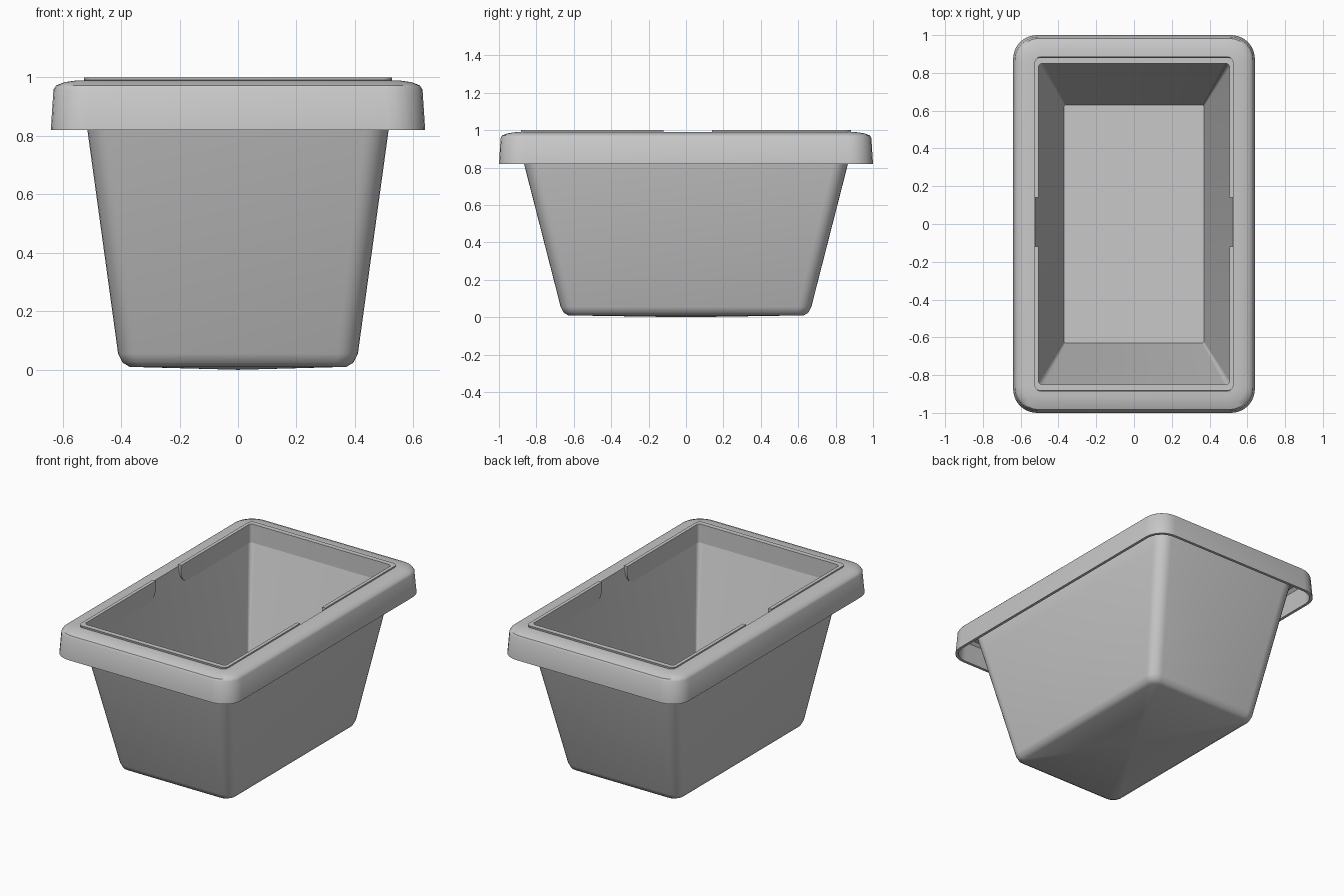
import bpy, bmesh, math

if "Cube" in bpy.data.objects:
    bpy.data.objects.remove(bpy.data.objects["Cube"], do_unlink=True)

grey = bpy.data.materials.new("grey plastic")
grey.use_nodes = True
grey.diffuse_color = (0.58, 0.58, 0.58, 1)
grey.node_tree.nodes["Principled BSDF"].inputs["Base Color"].default_value = (0.58, 0.58, 0.58, 1)

CORNER = 6  # segments per rounded corner


def rounded_rect(hx, hy, r):
    """Counter-clockwise outline starting on the +x, +y corner."""
    pts = []
    for i, (sx, sy) in enumerate([(1, 1), (-1, 1), (-1, -1), (1, -1)]):
        for k in range(CORNER + 1):
            a = math.pi / 2 * (i + k / CORNER)
            pts.append((sx * (hx - r) + r * math.cos(a), sy * (hy - r) + r * math.sin(a)))
    return pts


def bridge(bm, a, b, closed=True):
    n = len(a)
    for i in range(n if closed else n - 1):
        j = (i + 1) % n
        bm.faces.new((a[i], a[j], b[j], b[i]))


def finish(bm, name, angle=35):
    bmesh.ops.recalc_face_normals(bm, faces=bm.faces)
    mesh = bpy.data.meshes.new(name)
    bm.to_mesh(mesh)
    bm.free()
    for p in mesh.polygons:
        p.use_smooth = True
    mesh.set_sharp_from_angle(angle=math.radians(angle))
    mesh.materials.append(grey)
    obj = bpy.data.objects.new(name, mesh)
    bpy.context.collection.objects.link(obj)
    return obj


def loft(bm, rings):
    """Rings are (half x, half y, z, corner radius)."""
    loops = [[bm.verts.new((x, y, z)) for x, y in rounded_rect(hx, hy, r)]
             for hx, hy, z, r in rings]
    for a, b in zip(loops, loops[1:]):
        bridge(bm, a, b)
    return loops


def wall(z):
    """Half sizes of the inner basin wall at height z."""
    t = (z - 0.03) / 0.96
    return 0.37 + 0.155 * t, 0.63 + 0.255 * t


# Basin: inner floor and wall, then outer wall and slightly bowed bottom
bm = bmesh.new()
loops = loft(bm, [
    (0.37, 0.63, 0.03, 0.01),
    (0.525, 0.885, 0.99, 0.03),
    (0.537, 0.902, 0.965, 0.08),
    (0.515, 0.866, 0.82, 0.08),
    (0.41, 0.67, 0.055, 0.07),
    (0.395, 0.655, 0.025, 0.06),
    (0.37, 0.63, 0.01, 0.05),
])
bm.faces.new(loops[0])
centre = bm.verts.new((0, 0, 0))
for i, v in enumerate(loops[-1]):
    bm.faces.new((v, loops[-1][(i + 1) % len(loops[-1])], centre))
finish(bm, "basin")

# Rim: rounded top, hanging skirt and hollow underside
bm = bmesh.new()
loft(bm, [
    (0.525, 0.885, 0.99, 0.03),
    (0.555, 0.915, 0.989, 0.06),
    (0.595, 0.955, 0.983, 0.1),
    (0.622, 0.983, 0.972, 0.12),
    (0.631, 0.991, 0.958, 0.125),
    (0.64, 1.0, 0.82, 0.125),
    (0.622, 0.982, 0.82, 0.11),
    (0.612, 0.972, 0.945, 0.1),
    (0.595, 0.955, 0.962, 0.09),
    (0.537, 0.902, 0.965, 0.08),
])
finish(bm, "rim")


# Lip liner: two U-shaped strips with rounded ends, leaving a notch on each side
def liner(name, sign, notch):
    top, low, r = 1.0, 0.88, 0.07
    half = 2 * (CORNER + 1)
    ends = [(notch + r * (1 - math.cos(a)), low + r * (1 - math.sin(a)))
            for a in [math.pi / 2 * k / 6 for k in range(7)]]

    def path(hx, hy, rad):
        side = [y for y, z in ends]
        return ([(hx, y) for y in side] + rounded_rect(hx, hy, rad)[:half]
                + [(-hx, y) for y in reversed(side)])

    lows = [z for y, z in ends] + [low] * half + [z for y, z in reversed(ends)]
    inner = path(0.505, 0.85, 0.02)
    outer = path(0.527, 0.882, 0.03)
    bm = bmesh.new()
    inner_top = [bm.verts.new((x, sign * y, top)) for x, y in inner]
    inner_low = [bm.verts.new((x, sign * y, z)) for (x, y), z in zip(inner, lows)]
    outer_top = [bm.verts.new((x, sign * y, top)) for x, y in outer]
    outer_low = []
    for z, k in zip(lows, range(len(lows))):
        wx, wy = wall(z)
        x, y = path(wx + 0.003, wy + 0.003, 0.03)[k]
        outer_low.append(bm.verts.new((x, sign * y, z)))
    strips = [inner_top, inner_low, outer_low, outer_top]
    for a, b in zip(strips, strips[1:] + strips[:1]):
        bridge(bm, a, b, closed=False)
    for k in (0, -1):
        bm.faces.new([s[k] for s in strips])
    finish(bm, name)


liner("back_lip_liner", 1, 0.14)
liner("front_lip_liner", -1, 0.12)
